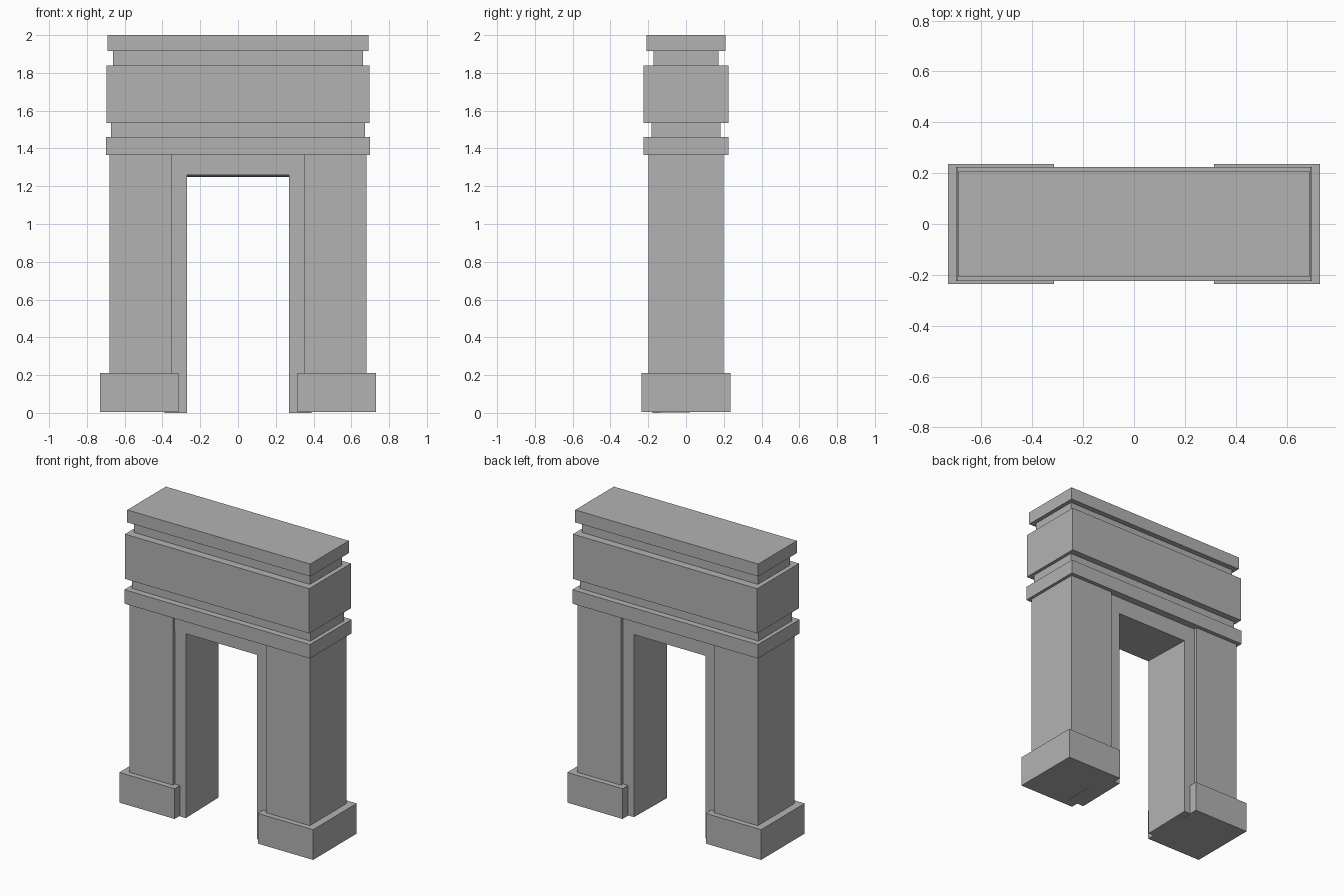
import bpy
import bmesh

default = bpy.data.objects.get("Cube")
if default:
    bpy.data.objects.remove(default, do_unlink=True)

stone = bpy.data.materials.new("grey_stone")
stone.use_nodes = True
colour = (0.45, 0.45, 0.45, 1)
stone.diffuse_color = colour
stone.node_tree.nodes["Principled BSDF"].inputs["Base Color"].default_value = colour


def block(name, x, y, z, front_drop=0.0):
    """Box between (min, max) pairs; front_drop shifts its lower front edge."""
    bm = bmesh.new()
    bmesh.ops.create_cube(bm, size=1)
    for v in bm.verts:
        lower_front = v.co.z < 0 and v.co.y < 0
        v.co = [pair[int(c > 0)] for c, pair in zip(v.co, (x, y, z))]
        if lower_front:
            v.co.z -= front_drop
    mesh = bpy.data.meshes.new(name)
    bm.to_mesh(mesh)
    bm.free()
    mesh.materials.append(stone)
    obj = bpy.data.objects.new(name, mesh)
    bpy.context.collection.objects.link(obj)
    return obj


# Piers: plinth, shaft and the recessed inner jamb on each side
for side, sign in (("left", 1), ("right", -1)):
    def span(a, b):
        return sorted((sign * a, sign * b))
    block(side + "_plinth", span(0.314, 0.731), (-0.235, 0.235), (0.004, 0.21))
    block(side + "_shaft", span(0.351, 0.68), (-0.198, 0.198), (0.1, 1.365))
    block(side + "_jamb", span(0.269, 0.39), (-0.178, 0.176), (0.006, 1.3), 0.006)

# Lintel over the opening, its underside rising slightly to the front
block("lintel", (-0.36, 0.36), (-0.182, 0.176), (1.25, 1.4), -0.009)

# Stacked mouldings and attic: half width, half depth, bottom, top
for name, w, d, low, high in (
    ("cornice", 0.7, 0.225, 1.365, 1.46),
    ("frieze", 0.673, 0.182, 1.46, 1.535),
    ("attic", 0.695, 0.225, 1.535, 1.84),
    ("neck", 0.663, 0.172, 1.84, 1.915),
    ("cap", 0.69, 0.208, 1.915, 2.0),
):
    block(name, (-w, w), (-d, d), (low, high))
